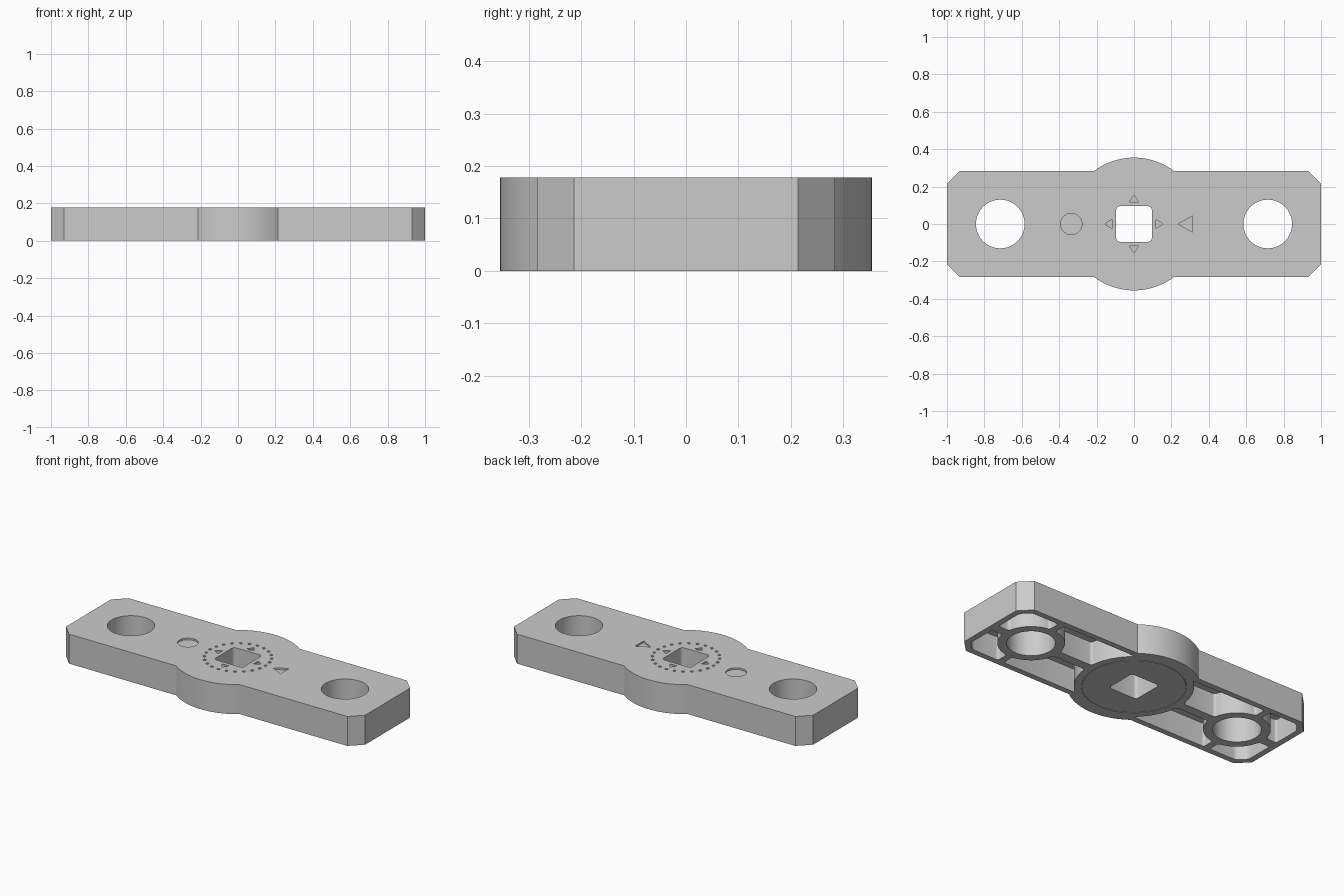
import bpy, bmesh
from math import pi, cos, sin, asin, acos, sqrt, radians

if "Cube" in bpy.data.objects:
    bpy.data.objects.remove(bpy.data.objects["Cube"])

H = 0.178          # plate height
HOLE_X = 0.715     # end hole position
FLOOR = 0.14       # underside pocket ceiling


def arc(cx, cy, r, a0, a1, n):
    return [(cx + r * cos(a0 + (a1 - a0) * i / n), cy + r * sin(a0 + (a1 - a0) * i / n)) for i in range(n + 1)]


def circle(cx, cy, r, n):
    return arc(cx, cy, r, 0, 2 * pi, n)[:-1]


def prism(bm, pts, z0, z1, fillet=0.0):
    """Extrude a closed outline into bm, optionally rounding its upright corners."""
    part = bmesh.new()
    face = part.faces.new([part.verts.new((x, y, z0)) for x, y in pts])
    ext = bmesh.ops.extrude_face_region(part, geom=[face])
    for v in ext["geom"]:
        if isinstance(v, bmesh.types.BMVert):
            v.co.z = z1
    bmesh.ops.recalc_face_normals(part, faces=part.faces[:])
    if fillet:
        edges = [e for e in part.edges
                 if abs(e.verts[0].co.z - e.verts[1].co.z) > 1e-4 and e.calc_face_angle(0) > radians(30)]
        bmesh.ops.bevel(part, geom=edges, offset=fillet, segments=4, profile=0.5, affect='EDGES')
    tmp = bpy.data.meshes.new("tmp")
    part.to_mesh(tmp)
    part.free()
    bm.from_mesh(tmp)
    bpy.data.meshes.remove(tmp)


def make_object(name, bm):
    mesh = bpy.data.meshes.new(name)
    bmesh.ops.recalc_face_normals(bm, faces=bm.faces[:])
    bm.to_mesh(mesh)
    bm.free()
    ob = bpy.data.objects.new(name, mesh)
    bpy.context.collection.objects.link(ob)
    return ob


def cut(target, cutter):
    cutter.hide_render = True
    mod = target.modifiers.new("cut", 'BOOLEAN')
    mod.operation, mod.solver, mod.object = 'DIFFERENCE', 'EXACT', cutter
    bpy.ops.object.select_all(action='DESELECT')
    bpy.context.view_layer.objects.active = target
    target.select_set(True)
    bpy.ops.object.modifier_apply(modifier=mod.name)
    bpy.data.objects.remove(cutter, do_unlink=True)


# Plate: chamfered bar with a round central hub
R, W, C = 0.355, 0.284, 0.07
a = asin(W / R)
half = [(1, -W + C), (1, W - C), (1 - C, W)] + arc(0, 0, R, a, pi - a, 20) + [(-1 + C, W)]
outline = half + [(-1, W - C), (-1, -W + C), (-1 + C, -W)] + arc(0, 0, R, pi + a, 2 * pi - a, 20) + [(1 - C, -W)]
bm = bmesh.new()
prism(bm, outline, 0, H)
plate = make_object("lever_plate", bm)

# Through holes: two round end holes and the square drive socket
bm = bmesh.new()
for s in (-1, 1):
    prism(bm, circle(s * HOLE_X, 0, 0.13, 64), -0.1, 0.3)
q = 0.095
prism(bm, [(-q, -q), (q, -q), (q, q), (-q, q)], -0.1, 0.3, 0.018)
cut(plate, make_object("hole_cutter", bm))

# Underside pockets, leaving bosses, walls and ribs; repeated in four quadrants
RIB, WALL, BOSS, HUB, GAP = 0.028, 0.25, 0.18, 0.32, 0.02
b0, b1 = asin(RIB / BOSS), acos(GAP / BOSS)
inner = (arc(0, 0, HUB, asin(RIB / HUB), asin(WALL / HUB), 14) + [(HOLE_X - GAP, WALL)]
         + arc(HOLE_X, 0, BOSS, pi - b1, pi - b0, 14))
outer = (arc(HOLE_X, 0, BOSS, b1, b0, 14)
         + [(0.965, RIB), (0.965, 0.2), (0.915, WALL), (HOLE_X + GAP, WALL)])
bm = bmesh.new()
for sx in (-1, 1):
    for sy in (-1, 1):
        for shape in (inner, outer):
            prism(bm, [(sx * x, sy * y) for x, y in shape], -0.1, FLOOR, 0.014)
cut(plate, make_object("pocket_cutter", bm))

# Shallow marks on top: notched ring, four small arrows, a dot and a triangle
bm = bmesh.new()
for i in range(24):
    t = 2 * pi * i / 24
    prism(bm, circle(0.185 * cos(t), 0.185 * sin(t), 0.009, 8), H - 0.005, 0.3)
for i in range(4):
    c, s = cos(i * pi / 2), sin(i * pi / 2)
    tri = [(0.155, 0), (0.118, 0.024), (0.118, -0.024)]
    prism(bm, [(x * c - y * s, x * s + y * c) for x, y in tri], H - 0.01, 0.3)
prism(bm, circle(-0.335, 0, 0.057, 40), H - 0.01, 0.3)
prism(bm, [(0.235, 0), (0.312, -0.042), (0.312, 0.042)], H - 0.01, 0.3)
cut(plate, make_object("mark_cutter", bm))

# Fine circular groove under the hub
bpy.ops.mesh.primitive_torus_add(major_radius=0.278, minor_radius=0.002, major_segments=64, minor_segments=6)
cut(plate, bpy.context.object)

bpy.ops.object.select_all(action='DESELECT')
plate.select_set(True)
bpy.context.view_layer.objects.active = plate
bpy.ops.object.shade_smooth_by_angle(angle=radians(25))
